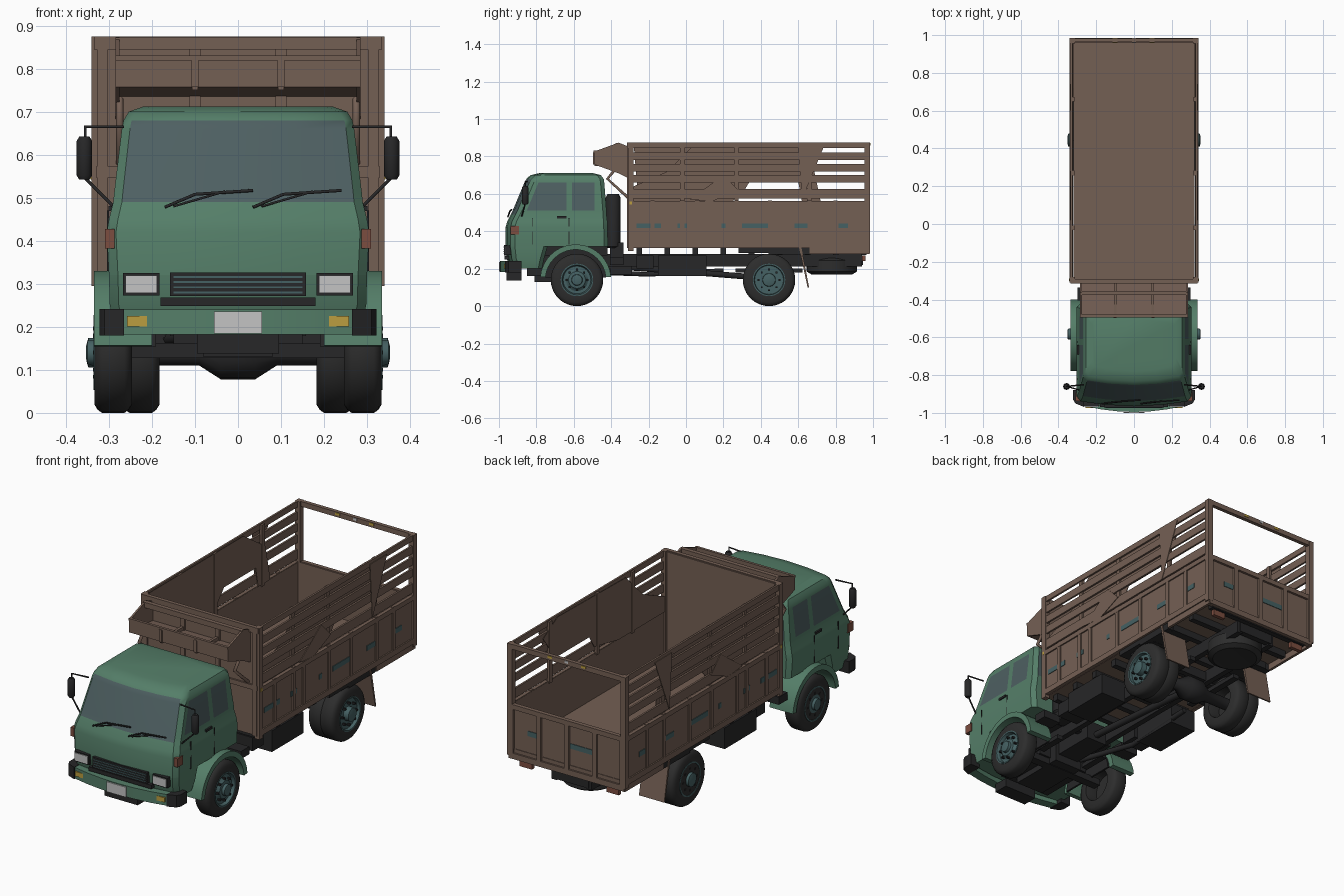
import bpy, bmesh
from math import sin, cos, pi, radians
from mathutils import Vector

if "Cube" in bpy.data.objects:
    bpy.data.objects.remove(bpy.data.objects["Cube"], do_unlink=True)


def material(name, r, g, b):
    m = bpy.data.materials.new(name)
    m.use_nodes = True
    m.diffuse_color = (r, g, b, 1)
    m.node_tree.nodes["Principled BSDF"].inputs["Base Color"].default_value = (r, g, b, 1)
    return m


GREEN = material("cab green", .09, .21, .14)
GLASS = material("window glass", .075, .115, .12)
BLACK = material("chassis black", .02, .02, .021)
TYRE = material("tyre rubber", .026, .026, .026)
BROWN = material("body brown", .175, .115, .088)
TEAL = material("faded teal", .06, .12, .125)
WHITE = material("lamp white", .55, .55, .55)
AMBER = material("indicator amber", .5, .34, .05)
RUST = material("marker red", .2, .075, .05)
SIDES = (("left", 1), ("right", -1))


def finish(name, bm, *mats):
    bmesh.ops.recalc_face_normals(bm, faces=bm.faces)
    me = bpy.data.meshes.new(name)
    bm.to_mesh(me)
    bm.free()
    for m in mats:
        me.materials.append(m)
    me.shade_smooth()
    me.set_sharp_from_angle(angle=radians(35))
    ob = bpy.data.objects.new(name, me)
    bpy.context.collection.objects.link(ob)
    return ob


def boxes(name, mat, *specs):
    # each spec is centre x, y, z followed by size x, y, z
    bm = bmesh.new()
    for s in specs:
        for v in bmesh.ops.create_cube(bm, size=1)["verts"]:
            v.co = [s[i] + v.co[i] * s[i + 3] for i in range(3)]
    return finish(name, bm, mat)


def loft(name, rings, mats, caps=True, rule=None):
    bm = bmesh.new()
    rows = [[bm.verts.new(p) for p in r] for r in rings]
    n = len(rows[0])
    for r, (lo, hi) in enumerate(zip(rows, rows[1:])):
        for c in range(n):
            f = bm.faces.new((lo[c], lo[(c + 1) % n], hi[(c + 1) % n], hi[c]))
            f.material_index = rule(r, c) if rule else 0
    if caps:
        bm.faces.new(rows[0])
        bm.faces.new(rows[-1])
    return finish(name, bm, *mats)


def prism(name, axis, poly, a, b, mat):
    # extrude a flat outline along x or z
    place = (lambda p, t: (t, *p)) if axis == "x" else (lambda p, t: (*p, t))
    return loft(name, [[place(p, t) for p in poly] for t in (a, b)], [mat])


def lathe(name, profile, centre, axis, mat, n=36):
    c = Vector(centre)
    spin = (lambda r, h, a: (h, r * cos(a), r * sin(a))) if axis == "x" else \
           (lambda r, h, a: (r * cos(a), r * sin(a), h))
    rings = [[c + Vector(spin(r, h, 2 * pi * i / n)) for i in range(n)] for r, h in profile]
    return loft(name, rings, [mat])


def rod(name, mat, radius, *pts):
    cu = bpy.data.curves.new(name, "CURVE")
    cu.dimensions = "3D"
    cu.bevel_depth, cu.bevel_resolution, cu.use_fill_caps = radius, 1, True
    sp = cu.splines.new("POLY")
    sp.points.add(len(pts) - 1)
    for q, p in zip(sp.points, pts):
        q.co = (*p, 1)
    cu.materials.append(mat)
    ob = bpy.data.objects.new(name, cu)
    bpy.context.collection.objects.link(ob)


# Cab shell: stacked rings, with window faces chosen by row and column
def ring(z, w, yf, yb, mids):
    half = [(.5 * w, yf + .008), (.93 * w, yf + .026), (w, yf + .05)]
    half += [(w, y) for y in mids] + [(w, yb - .02), (.93 * w, yb)]
    pts = [(0, yf)] + half + [(0, yb)] + [(-x, y) for x, y in reversed(half)]
    return [(x, y, z) for x, y in pts]


levels = [(.32, .30, -.965, -.417), (.42, .305, -.965, -.42), (.45, .30, -.957, -.42),
          (.49, .29, -.937, -.425), (.51, .288, -.927, -.425), (.66, .27, -.864, -.437),
          (.68, .266, -.853, -.44), (.70, .254, -.832, -.455), (.712, .22, -.78, -.50)]
cab_rings = [ring(z, w, f, b, (f + .075, -.64, -.61, min(-.49, b - .03))) for z, w, f, b in levels]
count = len(cab_rings[0])


def cab_rule(row, col):
    k = min(col, count - 1 - col)
    return int((k < 2 and row in (3, 4, 5)) or (k in (4, 6, 9) and row == 4))


loft("cab", cab_rings, [GREEN, GLASS], rule=cab_rule)
loft("cab_lower_front", [ring(.20, .285, -.935, -.77, ()), ring(.25, .298, -.957, -.76, ()),
                         ring(.32, .30, -.965, -.74, ())], [GREEN])
boxes("cab_underside", BLACK, (0, -.6, .3, .4, .36, .06), (0, -.7, .22, .3, .3, .12))

# Face of the cab
boxes("grille", BLACK, (0, -.955, .299, .315, .034, .055), (0, -.955, .258, .36, .03, .02))
boxes("grille_slats", TEAL, *[(0, -.973, z, .30, .004, .004) for z in (.28, .292, .304, .316)])
curve = [(x / 100, -.995 + .45 * (x / 100) ** 2) for x in range(-27, 28, 9)]
prism("bumper", "z", curve + [(x, y + .05) for x, y in reversed(curve)], .182, .24, GREEN)
boxes("number_plate", WHITE, (0, -.998, .21, .112, .006, .052))
boxes("tow_block", BLACK, (0, -.92, .16, .19, .08, .045))
for i, x in enumerate((-.17, .035)):
    rod("wiper_%d" % i, BLACK, .004, (x, -.952, .478), (x + .07, -.942, .508), (x + .205, -.932, .517))
    rod("wiper_arm_%d" % i, BLACK, .003, (x + .02, -.95, .48), (x + .14, -.937, .515))

for side, s in SIDES:
    boxes(side + "_headlight_frame", BLACK, (s * .225, -.95, .299, .085, .028, .052))
    boxes(side + "_headlight", WHITE, (s * .225, -.954, .299, .074, .028, .04))
    boxes(side + "_indicator", AMBER, (s * .23, -.968, .213, .055, .012, .024))
    prism(side + "_bumper_end", "z", [(s * x, y) for x, y in (
        (.265, -.968), (.31, -.95), (.322, -.93), (.322, -.88), (.265, -.88))], .18, .242, BLACK)
    boxes(side + "_marker", RUST, (s * .298, -.915, .405, .022, .045, .045))
    boxes(side + "_door_handle", BLACK, (s * .296, -.665, .475, .01, .05, .012))
    boxes(side + "_door_seams", BLACK, (s * .302, -.625, .4, .004, .004, .14),
          (s * .302, -.82, .4, .004, .004, .14))
    rod(side + "_mirror_arm", BLACK, .004, (s * .265, -.85, .665), (s * .355, -.86, .665),
        (s * .355, -.86, .545), (s * .285, -.88, .475))
    lathe(side + "_mirror", [(.012, -.05), (.018, -.04), (.018, .04), (.012, .05)],
          (s * .357, -.86, .592), "z", BLACK, 12)
    # Wheel arch over the front wheel
    arc = [radians(a) for a in range(5, 176, 10)]
    path = [(r * cos(a) - .59, .14 + r * sin(a)) for r, seq in ((.19, arc), (.162, arc[::-1]))
            for a in seq]
    prism(side + "_front_fender", "x", path, s * .2, s * .335, GREEN)
    prism(side + "_fender_lining", "x", [(y, z) for y, z in path[18:]], s * .19, s * .2, BLACK)

# Wheels: single in front, double at the back
w = .044
tread = [(.083, -w), (.12, -w), (.133, -.036), (.14, -.026), (.14, .026), (.133, .036), (.12, w),
         (.083, w), (.078, .02), (.078, -.02)]
front_rim = [(.087, .03), (.087, .046), (.08, .046), (.072, .025), (.055, .032), (.045, .044),
             (.03, .046), (.028, .06), (.015, .063)]
rear_rim = [(.087, .03), (.087, .046), (.08, .046), (.072, .005), (.05, .0), (.045, .02),
            (.036, .024), (.034, .058), (.015, .063)]
for side, s in SIDES:
    for end, y, rim, xs in (("front", -.583, front_rim, (.29,)), ("rear", .444, rear_rim, (.29, .226))):
        for i, x in enumerate(xs):
            lathe("%s_%s_tyre_%d" % (side, end, i), tread, (s * x, y, .14), "x", TYRE)
        lathe("%s_%s_rim" % (side, end), [(r, s * h) for r, h in rim], (s * .29, y, .14), "x", TEAL)
        nuts = [(s * .328, y + .056 * cos(a * pi / 4), .14 + .056 * sin(a * pi / 4), .018, .009, .009)
                for a in range(8)]
        boxes("%s_%s_wheel_nuts" % (side, end), BLACK, *nuts)

# Chassis and running gear
boxes("chassis_rails", BLACK, *[(s * .1, .02, .245, .03, 1.84, .065) for s in (1, -1)],
      *[(0, y, .245, .2, .03, .05) for y in (-.85, -.35, .1, .44, .7, .93)])
boxes("cross_bearers", BLACK, *[(0, -.25 + i * .15, .292, .6, .03, .036) for i in range(9)])
boxes("front_axle", BLACK, (0, -.583, .145, .5, .045, .035))
boxes("leaf_springs", BLACK, *[(s * .14, y, .19, .035, .36, .022) for s in (1, -1) for y in (-.583, .444)])
boxes("engine_and_gearbox", BLACK, (0, -.66, .2, .16, .3, .14), (0, -.4, .22, .12, .22, .1))
lathe("rear_axle", [(.03, -.25), (.03, -.09), (.062, -.04), (.062, .04), (.03, .09), (.03, .25)],
      (0, .444, .14), "x", BLACK, 16)
rod("drive_shaft", BLACK, .018, (0, -.35, .21), (0, .05, .18), (0, .42, .15))
rod("exhaust", BLACK, .014, (-.07, -.5, .18), (-.16, -.2, .17), (-.16, .2, .19))
for side, s in SIDES:
    boxes(side + "_tank", BLACK, (s * .225, -.02, .215, .15, .26, .11), (s * .21, -.22, .235, .12, .09, .07))
    boxes(side + "_cab_step", BLACK, (s * .25, -.37, .24, .1, .07, .04))
    boxes(side + "_rear_mudguard", BLACK, (s * .25, .55, .3, .16, .22, .05), (s * .25, .36, .3, .16, .16, .03))
    prism(side + "_mud_flap", "x", [(.605, .31), (.65, .10), (.658, .10), (.618, .31)], s * .19, s * .335, BROWN)
    boxes(side + "_rear_lamp", RUST, (s * .25, .95, .255, .07, .02, .03))
lathe("spare_wheel", [(.05, -.04), (.11, -.045), (.135, -.03), (.135, .03), (.11, .045), (.05, .04)],
      (0, .78, .215), "z", TYRE)
lathe("air_intake", [(.03, -.14), (.04, -.13), (.04, .13), (.03, .15)], (.15, -.39, .45), "z", BLACK, 16)
boxes("intake_bracket", BLACK, (.15, -.37, .3, .06, .07, .08))

# Load body
boxes("load_floor", BROWN, (0, .335, .32, .64, 1.28, .02))
boxes("headboard", BROWN, (0, -.298, .59, .66, .016, .56), (0, -.305, .86, .67, .02, .03),
      (0, -.308, .56, .66, .014, .025), *[(x, -.308, .59, .025, .014, .56) for x in (-.315, -.1, .1, .315)])
posts = (-.295, -.18, -.02, .06, .27, .45, .66, .8)
slats = ((.6, .05), (.68, .04), (.74, .04), (.80, .04), (.86, .03))
teal_marks = ((-.2, .13), (-.02, .05), (.2, .02), (.375, .15), (.62, .08), (.84, .05))
tarps = {"left": [(-.28, .56), (-.28, .64), (-.1, .72), (.04, .86), (.6, .87), (.72, .80), (.62, .665),
                  (.34, .665), (.3, .60), (.1, .56)],
         "right": [(-.28, .87), (-.26, .62), (-.05, .56), (.25, .56), (.34, .665), (.6, .665),
                   (.62, .56), (.72, .56), (.68, .75), (.5, .87)]}
for side, s in SIDES:
    x = s * .328
    boxes(side + "_side_wall", BROWN, (x, .335, .435, .012, 1.28, .25), (s * .332, .335, .55, .018, 1.29, .025),
          (s * .332, .335, .325, .018, 1.29, .03), (s * .328, .82, .295, .014, .32, .035))
    boxes(side + "_side_posts", BROWN, *[(s * .333, y, .44, .014, .022, .25) for y in posts],
          *[(s * .323, y, .71, .014, .024, .32) for y in posts[::2]],
          *[(s * .327, y, .585, .028, .03, .58) for y in (-.295, .97)])
    boxes(side + "_slats", BROWN, *[(s * .331, .335, z, .01, 1.28, h) for z, h in slats])
    prism(side + "_torn_sheet", "x", tarps[side], s * .318, s * .321, BROWN)
    prism(side + "_torn_flap", "x", [(.02, .57), (.2, .70), (.28, .62), (.14, .56)], s * .337, s * .34, BROWN)
    prism(side + "_hanging_flap", "x", [(.6, .86), (.74, .86), (.62, .57)], s * .337, s * .34, BROWN)
    boxes(side + "_paint_marks", TEAL, *[(s * .335, y, .43, .004, l, .026) for y, l in teal_marks])
    boxes(side + "_front_reflector", AMBER, (s * .341, -.295, .55, .004, .012, .016))

# Tailgate with open frame above it
boxes("tailgate", BROWN, (0, .965, .42, .65, .014, .28), (0, .974, .55, .66, .02, .025),
      (0, .974, .295, .66, .02, .03), *[(x, .974, .42, .025, .02, .27) for x in (-.32, -.16, 0, .16, .32)])
boxes("rear_top_bar", BROWN, (0, .973, .862, .67, .02, .026))
boxes("tailgate_paint", TEAL, (-.08, .973, .43, .13, .004, .026), (.2, .973, .43, .06, .004, .026))
boxes("bar_reflectors", AMBER, *[(x, .973, .866, .026, .026, .012) for x in (-.1, .095)])
boxes("bar_plate", WHITE, (0, .973, .866, .02, .026, .012))

# Tray projecting over the cab roof
boxes("tray_front", BROWN, (0, -.485, .792, .56, .01, .065), (0, -.487, .825, .57, .014, .012))
prism("tray_floor", "x", [(-.49, .757), (-.30, .735), (-.30, .75), (-.49, .768)], -.28, .28, BROWN)
boxes("tray_rails", BROWN, (0, -.365, .858, .57, .022, .028))
end = [(-.49, .827), (-.36, .874), (-.30, .85), (-.30, .68), (-.36, .71), (-.49, .757)]
for name, x in (("right_tray_end", -.28), ("left_tray_end", .28)):
    prism(name, "x", end, x - .005, x + .005, BROWN)
boxes("tray_ribs", BROWN, *[(x, -.493, .79, .016, .008, .065) for x in (-.1, .1)],
      *[(x, -.4, .76, .014, .18, .02) for x in (-.1, .1)])
for side, s in SIDES:
    rod(side + "_tray_strut", BROWN, .009, (s * .275, -.38, .73), (s * .275, -.42, .68), (s * .275, -.31, .58))
